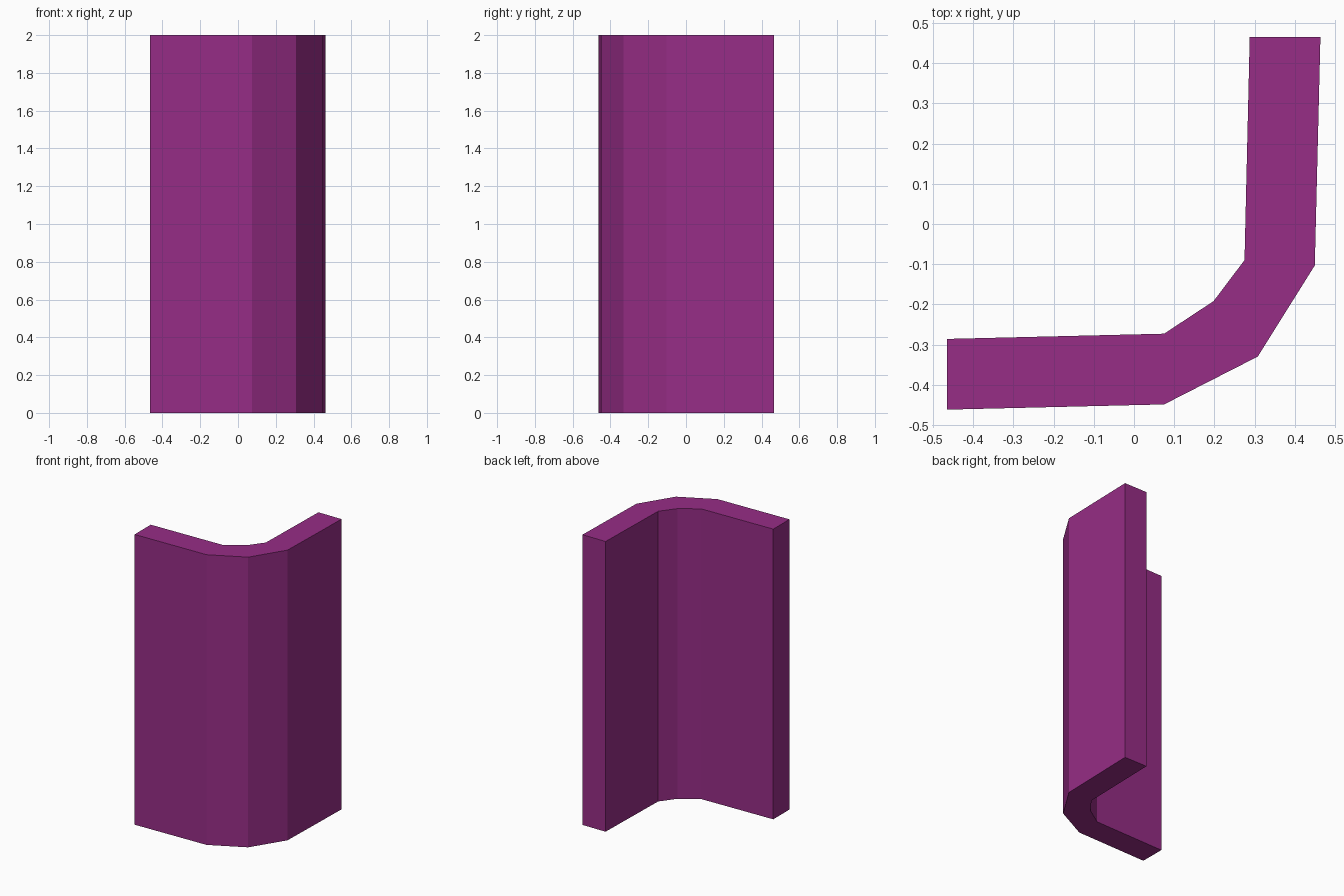
import bpy
import bmesh

cube = bpy.data.objects.get("Cube")
if cube:
    bpy.data.objects.remove(cube, do_unlink=True)

HEIGHT = 2.0

# One flat purple for the whole piece
purple = bpy.data.materials.new("purple")
purple.use_nodes = True
colour = (0.31, 0.026, 0.24, 1.0)
purple.diffuse_color = colour
purple.node_tree.nodes["Principled BSDF"].inputs["Base Color"].default_value = colour

# Plan of the bent wall: outer side, then inner side back to the start
outer = [(-0.465, -0.462), (0.075, -0.449), (0.308, -0.33), (0.45, -0.103), (0.464, 0.465)]
inner = [(0.288, 0.465), (0.275, -0.09), (0.198, -0.192), (0.075, -0.273), (-0.465, -0.286)]

# Extrude the plan upwards
bm = bmesh.new()
base = bm.faces.new([bm.verts.new((x, y, 0)) for x, y in outer + inner])
result = bmesh.ops.extrude_face_region(bm, geom=[base], use_keep_orig=True)
top = [g for g in result["geom"] if isinstance(g, bmesh.types.BMVert)]
bmesh.ops.translate(bm, verts=top, vec=(0, 0, HEIGHT))
bmesh.ops.recalc_face_normals(bm, faces=bm.faces)

mesh = bpy.data.meshes.new("corner_wall")
bm.to_mesh(mesh)
bm.free()
mesh.materials.append(purple)
wall = bpy.data.objects.new("corner_wall", mesh)
bpy.context.collection.objects.link(wall)
